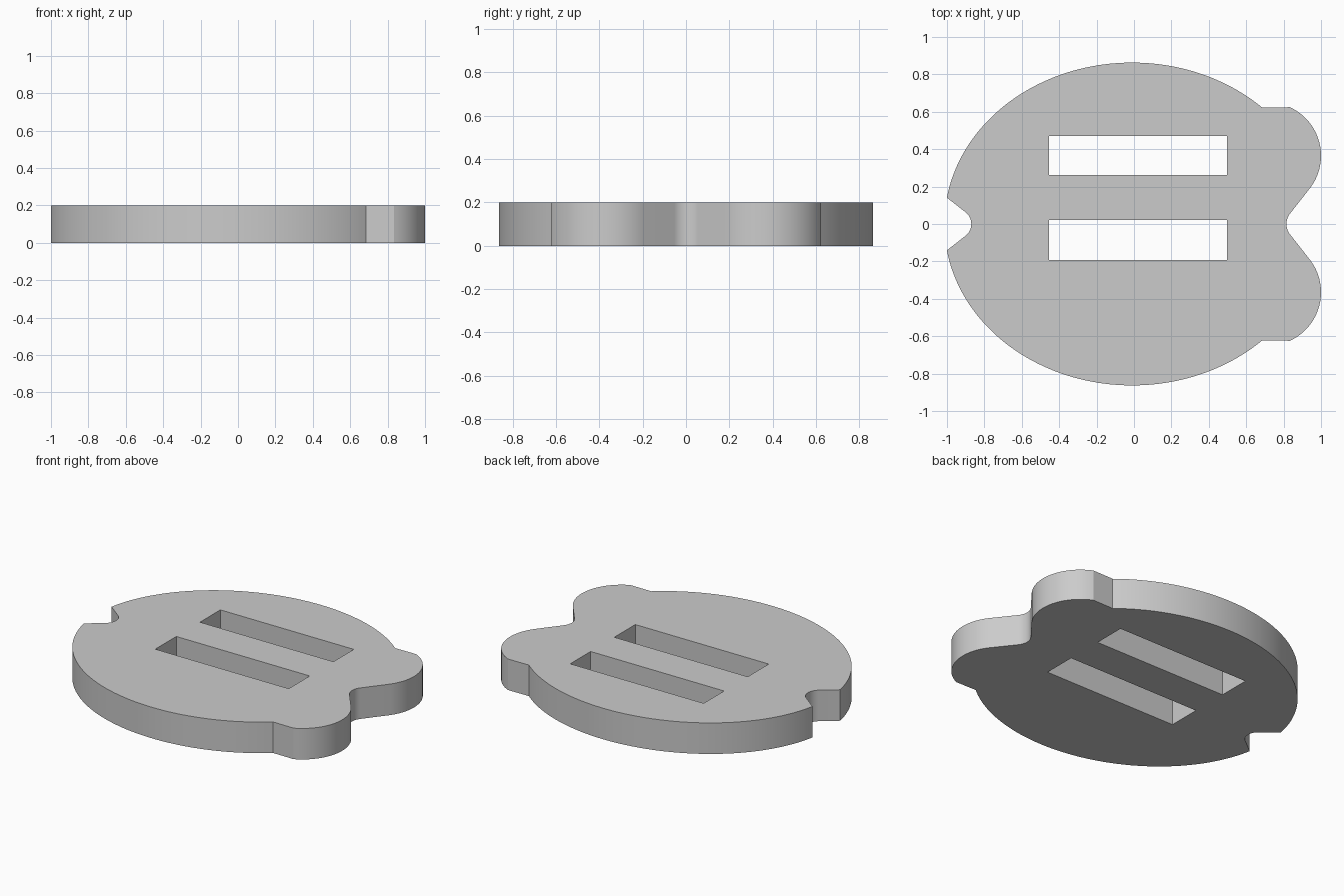
import bpy, bmesh
from math import cos, sin, radians

if "Cube" in bpy.data.objects:
    bpy.data.objects.remove(bpy.data.objects["Cube"])

H = 0.2  # plate thickness


def arc(cx, cy, rx, ry, a0, a1, n):
    """Points on an elliptical arc, angles in degrees."""
    angles = [radians(a0 + (a1 - a0) * i / n) for i in range(n + 1)]
    return [(cx + rx * cos(a), cy + ry * sin(a)) for a in angles]


def prism(name, points, z0, z1):
    """Extrude a closed outline upwards into a solid."""
    bm = bmesh.new()
    face = bm.faces.new([bm.verts.new((x, y, z0)) for x, y in points])
    top = bmesh.ops.extrude_face_region(bm, geom=[face])
    verts = [v for v in top["geom"] if isinstance(v, bmesh.types.BMVert)]
    bmesh.ops.translate(bm, verts=verts, vec=(0, 0, z1 - z0))
    bmesh.ops.recalc_face_normals(bm, faces=bm.faces)
    mesh = bpy.data.meshes.new(name)
    bm.to_mesh(mesh)
    bm.free()
    obj = bpy.data.objects.new(name, mesh)
    bpy.context.collection.objects.link(obj)
    return obj


# Upper half of the outline, from the right dip round to the left notch
half = arc(0.905, 0, 0.09, 0.09, 180, 143, 8)            # rounded dip
half += arc(0.715, 0.365, 0.285, 0.285, -36, 65.5, 24)   # right lobe
half += arc(-0.01, 0, 1.004, 0.863, 46.2, 170.6, 64)     # oval edge
half += arc(-0.95, 0, 0.08, 0.08, 53, 0, 8)              # rounded notch
outline = half + [(x, -y) for x, y in reversed(half[1:-1])]
plate = prism("slotted_plate", outline, 0, H)

# Two rectangular slots cut right through
x0, x1 = -0.455, 0.497
for i, (y0, y1) in enumerate([(0.262, 0.47), (-0.193, 0.021)]):
    cutter = prism(f"slot_cutter_{i}", [(x0, y0), (x1, y0), (x1, y1), (x0, y1)], -0.1, H + 0.1)
    cutter.hide_render = True
    mod = plate.modifiers.new("slot", "BOOLEAN")
    mod.operation, mod.solver, mod.object = "DIFFERENCE", "EXACT", cutter
    bpy.context.view_layer.objects.active = plate
    bpy.ops.object.modifier_apply(modifier=mod.name)
    bpy.data.objects.remove(cutter)

# Smooth curved walls, crisp corners
plate.select_set(True)
bpy.ops.object.shade_smooth_by_angle(angle=radians(20))
